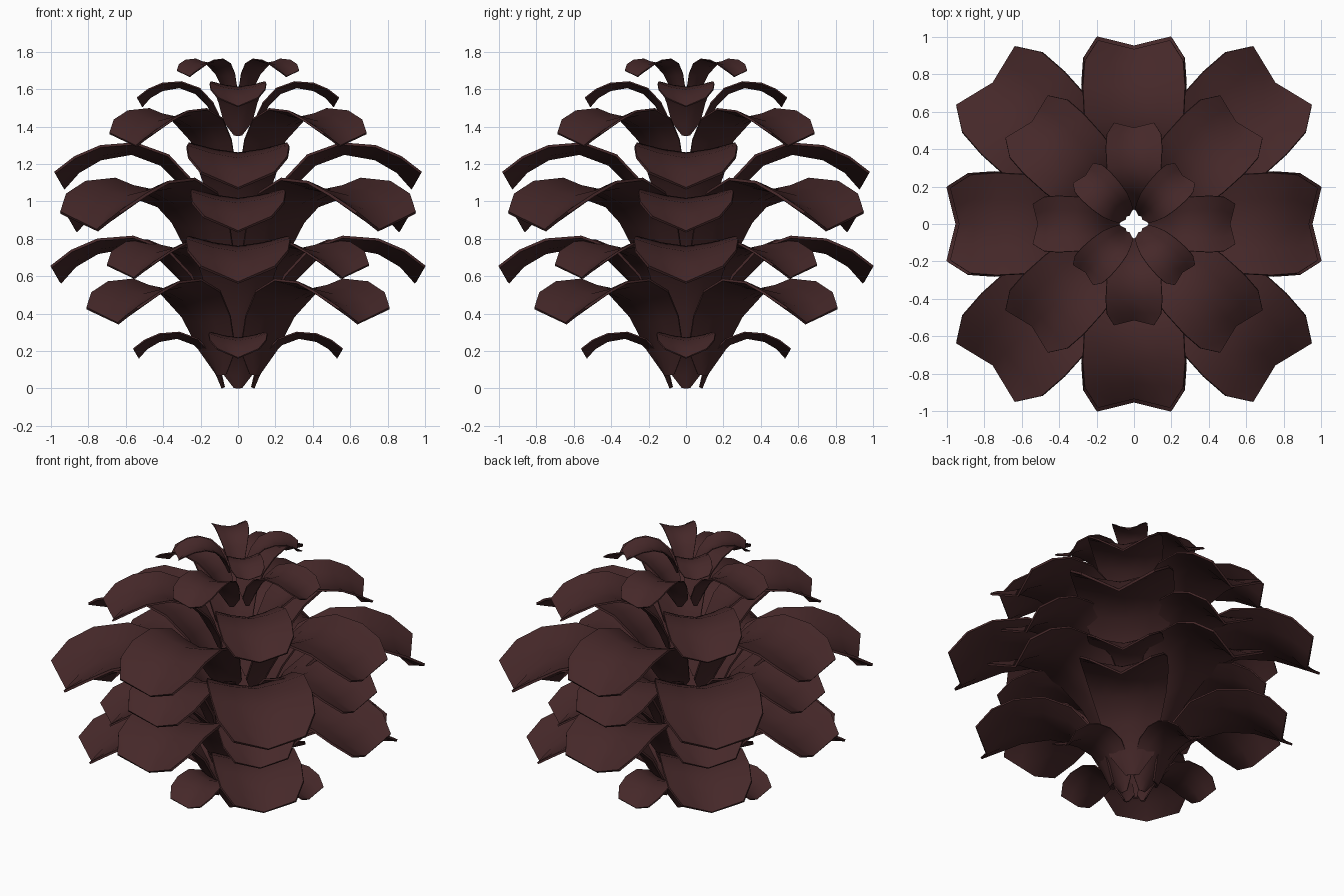
import bpy, bmesh, math

cube = bpy.data.objects.get("Cube")
if cube:
    bpy.data.objects.remove(cube, do_unlink=True)

brown = bpy.data.materials.new("dark brown")
brown.use_nodes = True
COLOR = (0.060, 0.021, 0.022, 1)
brown.diffuse_color = COLOR
bsdf = brown.node_tree.nodes["Principled BSDF"]
bsdf.inputs["Base Color"].default_value = COLOR
bsdf.inputs["Roughness"].default_value = 0.8

# Scale rows from stem to tip: centre reach, centre height, edge reach, edge height, half width
ROWS = [
    (0.15, 0.00, 0.13, 0.01, 0.04),
    (0.20, 0.12, 0.16, 0.14, 0.14),
    (0.30, 0.30, 0.25, 0.33, 0.19),
    (0.42, 0.42, 0.38, 0.47, 0.24),
    (0.58, 0.48, 0.56, 0.535, 0.27),
    (0.75, 0.45, 0.75, 0.52, 0.28),
    (0.87, 0.38, 0.89, 0.46, 0.27),
    (0.95, 0.29, 1.00, 0.375, 0.20),
]


def make_scale_mesh():
    """One cupped, drooping scale with a notched tip, pointing along +x."""
    bm = bmesh.new()
    grid = []
    for i, (rc, zc, re, ze, w) in enumerate(ROWS):
        row = []
        for s in (-1, -0.5, 0, 0.5, 1):
            # Cupped across the body, straight-sided notch at the tip
            t = abs(s) if i == len(ROWS) - 1 else abs(s) ** 1.5
            row.append(bm.verts.new((rc + (re - rc) * t, w * s, zc + (ze - zc) * t)))
        grid.append(row)
    for a, b in zip(grid, grid[1:]):
        for j in range(4):
            bm.faces.new((a[j], b[j], b[j + 1], a[j + 1]))
    mesh = bpy.data.meshes.new("cone_scale")
    bm.to_mesh(mesh)
    bm.free()
    mesh.materials.append(brown)

    # Thicken once, so every copy shares the finished mesh
    obj = bpy.data.objects.new("cone_scale", mesh)
    bpy.context.collection.objects.link(obj)
    bpy.ops.object.select_all(action='DESELECT')
    obj.select_set(True)
    bpy.context.view_layer.objects.active = obj
    solid = obj.modifiers.new("thickness", 'SOLIDIFY')
    solid.thickness = 0.014
    solid.offset = 0
    bpy.ops.object.modifier_apply(modifier=solid.name)
    bpy.ops.object.shade_smooth_by_angle(angle=math.radians(45))
    mesh = obj.data
    bpy.data.objects.remove(obj, do_unlink=True)
    return mesh


scale_mesh = make_scale_mesh()

# Tiers from bottom to top: base height, size, turned to the diagonals
TIERS = [
    (0.00, 0.56, False),
    (0.07, 0.955, True),
    (0.275, 1.00, False),
    (0.35, 0.825, True),
    (0.575, 0.91, False),
    (0.52, 1.12, True),
    (0.785, 0.98, False),
    (1.06, 0.81, True),
    (1.35, 0.54, False),
    (1.555, 0.385, True),
]

for n, (z, size, diagonal) in enumerate(TIERS, 1):
    for k in range(4):
        scale = bpy.data.objects.new(f"tier_{n}_scale_{k + 1}", scale_mesh)
        scale.location.z = z
        scale.scale = (size, size, size)
        scale.rotation_euler.z = math.pi / 2 * k + (math.pi / 4 if diagonal else 0)
        bpy.context.collection.objects.link(scale)
